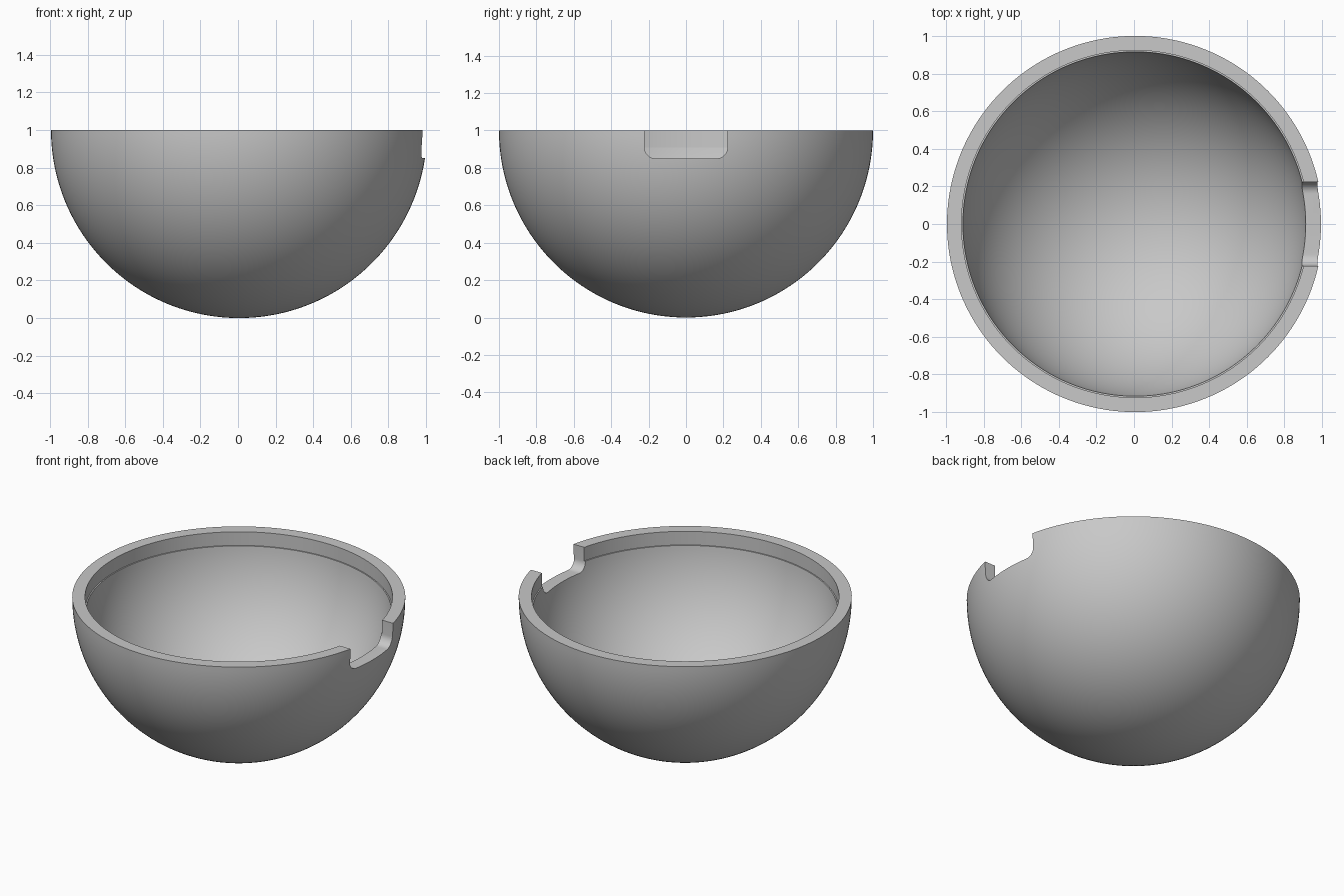
import bpy, bmesh
from math import sin, cos, pi, radians, sqrt, asin

cube = bpy.data.objects.get("Cube")
if cube:
    bpy.data.objects.remove(cube, do_unlink=True)

OUTER, INNER, LIP_R, LIP_DEPTH = 1.0, 0.92, 0.923, 0.09
NOTCH_HALF, NOTCH_Z, NOTCH_ROUND = 0.222, 0.85, 0.06
SHIFT = (OUTER - sqrt(OUTER ** 2 - (1 - NOTCH_Z) ** 2)) / 2
SEGMENTS, RINGS = 160, 48

grey = bpy.data.materials.new("plain_grey")
grey.use_nodes = True
grey.diffuse_color = (0.58, 0.58, 0.58, 1)
grey.node_tree.nodes["Principled BSDF"].inputs["Base Color"].default_value = grey.diffuse_color


def make_object(name, bm):
    bmesh.ops.recalc_face_normals(bm, faces=bm.faces)
    mesh = bpy.data.meshes.new(name)
    bm.to_mesh(mesh)
    bm.free()
    mesh.materials.append(grey)
    obj = bpy.data.objects.new(name, mesh)
    bpy.context.collection.objects.link(obj)
    return obj


def arc(radius, start, end):
    """Quarter-sphere profile, angles measured down from the rim."""
    angles = [start + (end - start) * i / RINGS for i in range(RINGS + 1)]
    return [(radius * cos(a), 1 - radius * sin(a)) for a in angles]


# Bowl: outer hemisphere, flat rim, stepped lip and inner hemisphere, turned about z
profile = arc(OUTER, pi / 2, 0)
profile += [(LIP_R, 1), (LIP_R, 1 - LIP_DEPTH)]
profile += arc(INNER, asin(LIP_DEPTH / INNER), pi / 2)
bm = bmesh.new()
verts = [bm.verts.new((r, 0, z)) for r, z in profile]
edges = [bm.edges.new(pair) for pair in zip(verts, verts[1:])]
bmesh.ops.spin(bm, geom=verts + edges, cent=(0, 0, 0), axis=(0, 0, 1),
               angle=2 * pi, steps=SEGMENTS)
bmesh.ops.remove_doubles(bm, verts=bm.verts, dist=0.0001)
bmesh.ops.dissolve_degenerate(bm, edges=bm.edges, dist=0.0001)
bowl = make_object("bowl_shell", bm)

# Notch cutter: slot with rounded lower corners, pushed through the left wall
bm = bmesh.new()
outline = [(NOTCH_HALF, 1.2), (-NOTCH_HALF, 1.2)]
for side, first in ((-1, 180), (1, 270)):
    for i in range(11):
        a = radians(first + 9 * i)
        outline.append((side * (NOTCH_HALF - NOTCH_ROUND) + NOTCH_ROUND * cos(a),
                        NOTCH_Z + NOTCH_ROUND + NOTCH_ROUND * sin(a)))
face = bm.faces.new([bm.verts.new((0.5, y, z)) for y, z in outline])
sweep = bmesh.ops.extrude_face_region(bm, geom=[face])
moved = [v for v in sweep["geom"] if isinstance(v, bmesh.types.BMVert)]
bmesh.ops.translate(bm, verts=moved, vec=(0.8, 0, 0))
cutter = make_object("notch_cutter", bm)

# Cut the notch and bake the result
cut = bowl.modifiers.new("notch", "BOOLEAN")
cut.operation, cut.solver, cut.object = "DIFFERENCE", "EXACT", cutter
bpy.ops.object.select_all(action="DESELECT")
bpy.context.view_layer.objects.active = bowl
bowl.select_set(True)
bpy.ops.object.modifier_apply(modifier=cut.name)
bpy.data.objects.remove(cutter, do_unlink=True)

# Centre on the cut width and smooth the curved walls
bowl.location.x = SHIFT
bpy.ops.object.shade_smooth_by_angle(angle=radians(30))
